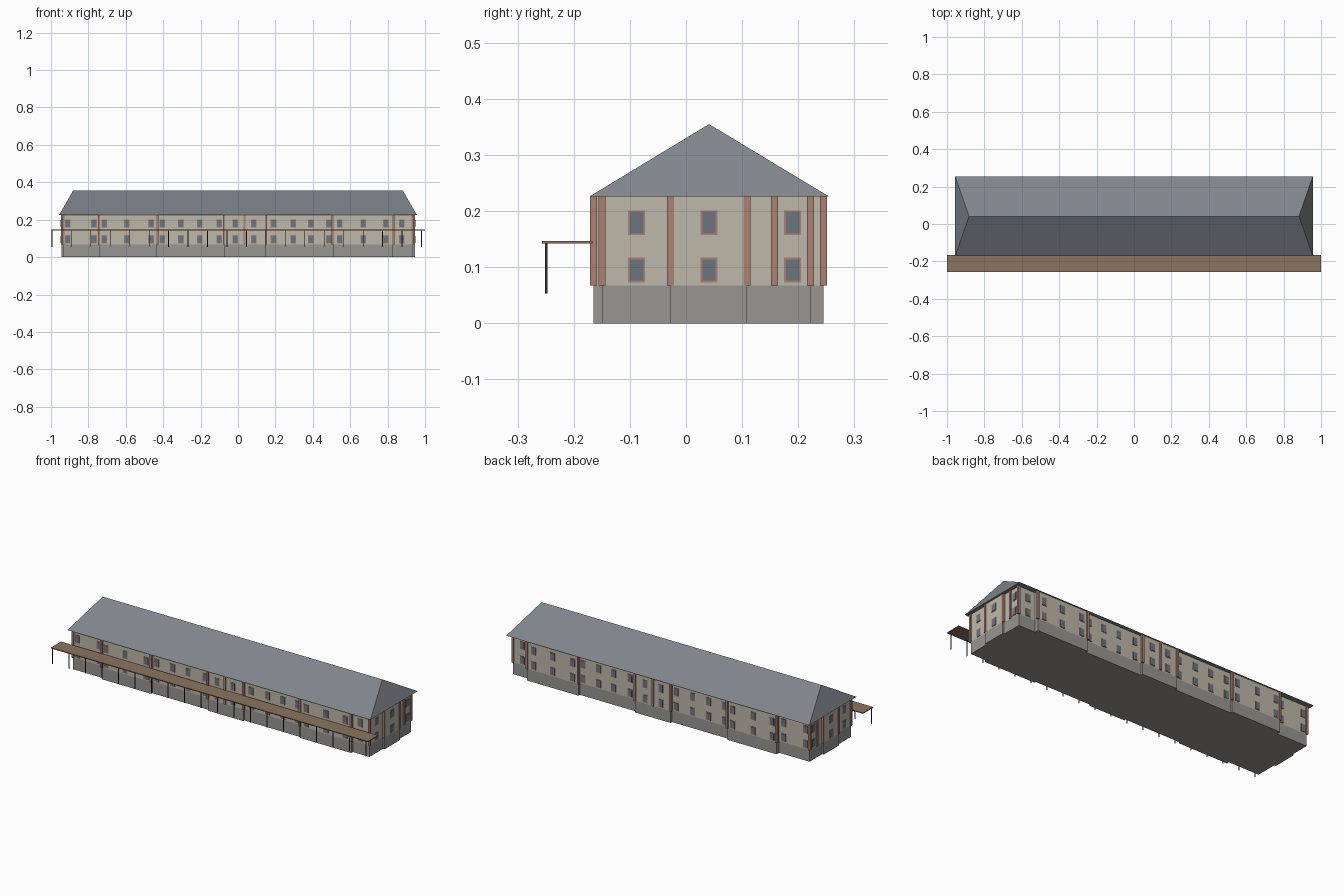
import bpy
import bmesh
from mathutils import Vector

old = bpy.data.objects.get("Cube")
if old:
    bpy.data.objects.remove(old, do_unlink=True)


def material(name, r, g, b):
    m = bpy.data.materials.new(name)
    m.use_nodes = True
    m.diffuse_color = (r, g, b, 1)
    m.node_tree.nodes["Principled BSDF"].inputs["Base Color"].default_value = (r, g, b, 1)
    return m


SLATE = material("slate roof", 0.21, 0.235, 0.26)
CREAM = material("cream wall", 0.52, 0.48, 0.40)
STONE = material("grey stone", 0.31, 0.305, 0.285)
BRICK = material("pink brick", 0.41, 0.22, 0.175)
GLASS = material("window glass", 0.15, 0.18, 0.21)
WOOD = material("brown wood", 0.26, 0.175, 0.115)
IRON = material("dark iron", 0.03, 0.027, 0.025)


def finish(name, bm, mat):
    bmesh.ops.recalc_face_normals(bm, faces=bm.faces)
    mesh = bpy.data.meshes.new(name)
    bm.to_mesh(mesh)
    bm.free()
    mesh.materials.append(mat)
    ob = bpy.data.objects.new(name, mesh)
    bpy.context.collection.objects.link(ob)
    return ob


def add_box(bm, center, size):
    verts = bmesh.ops.create_cube(bm, size=1)["verts"]
    for v in verts:
        v.co = Vector(center) + Vector(a * b for a, b in zip(v.co, size))


def boxes(name, items, mat):
    bm = bmesh.new()
    for center, size in items:
        add_box(bm, center, size)
    return finish(name, bm, mat)


def prism(name, plan, z0, z1, mat):
    bm = bmesh.new()
    face = bm.faces.new([bm.verts.new((x, y, z0)) for x, y in plan])
    top = bmesh.ops.extrude_face_region(bm, geom=[face])["geom"]
    bmesh.ops.translate(bm, vec=(0, 0, z1 - z0),
                        verts=[g for g in top if isinstance(g, bmesh.types.BMVert)])
    return finish(name, bm, mat)


# Stepped plan: breaks along each facade and the depth of each section
LONG = [-0.935, -0.743, -0.432, -0.075, 0.15, 0.507, 0.83, 0.935]
SHORT = [-0.15, -0.028, 0.109, 0.222]
FRONT = [-0.15, -0.165, -0.155, -0.165, -0.155, -0.165, -0.15]
BACK = [0.222, 0.245, 0.232, 0.245, 0.232, 0.245, 0.222]
SIDE = [0.935, 0.945, 0.935]
SILL, EAVES = 0.067, 0.226


def walk(breaks, depths):
    pts = []
    for a, b, d in zip(breaks, breaks[1:], depths):
        pts += [(a, d), (b, d)]
    return pts


def depth_at(t, breaks, depths):
    return next(d for b, d in zip(breaks[1:], depths) if t <= b)


front = walk(LONG, FRONT)
back = walk(LONG, BACK)
right = [(x, y) for y, x in walk(SHORT, SIDE)]
left = [(-x, y) for x, y in right]
loop = front + right + back[::-1] + left[::-1]
plan = [p for i, p in enumerate(loop) if p != loop[i - 1]]

prism("stone_plinth", plan, 0, SILL, STONE)
prism("upper_walls", plan, SILL, EAVES, CREAM)

# Brick pilasters on the corners and steps
spots = []
for breaks, depths in ((LONG, FRONT), (LONG, BACK)):
    for i, x in enumerate(breaks):
        near = depths[max(i - 1, 0):i + 1]
        spots.append((x, max(near, key=abs)))
    spots.append((0.035, depths[3]))
for s in (-1, 1):
    spots += [(s * 0.941, y) for y in SHORT[1:-1]]
    spots.append((s * 0.935, 0.158))
mid = (SILL + EAVES) / 2
boxes("brick_pilasters",
      [((x, y, mid), (0.0125, 0.0125, EAVES - SILL)) for x, y in spots], BRICK)

# Windows: two rows on every facade, a brick surround with a glass plate
WINDOW_X = [-0.91, -0.77, -0.715, -0.595, -0.465, -0.405, -0.305, -0.205, -0.10,
            -0.015, 0.085, 0.19, 0.295, 0.39, 0.485, 0.545, 0.67, 0.79, 0.875]
WINDOW_Y = [-0.088, 0.041, 0.19]
surrounds, panes = [], []
for z in (0.095, 0.179):
    for depths in (FRONT, BACK):
        for x in WINDOW_X:
            p = (x, depth_at(x, LONG, depths), z)
            surrounds.append((p, (0.03, 0.005, 0.044)))
            panes.append((p, (0.024, 0.007, 0.038)))
    for s in (-1, 1):
        for y in WINDOW_Y:
            p = (s * depth_at(y, SHORT, SIDE), y, z)
            surrounds.append((p, (0.005, 0.03, 0.044)))
            panes.append((p, (0.007, 0.024, 0.038)))
boxes("window_surrounds", surrounds, BRICK)
boxes("window_panes", panes, GLASS)

# Hipped roof with a closed soffit
bm = bmesh.new()
eave = [bm.verts.new((x, y, EAVES)) for x, y in
        ((-0.956, -0.172), (0.956, -0.172), (0.956, 0.255), (-0.956, 0.255))]
ridge_l, ridge_r = (bm.verts.new((x, 0.041, 0.355)) for x in (-0.882, 0.882))
a, b, c, d = eave
for face in ((a, b, ridge_r, ridge_l), (b, c, ridge_r),
             (c, d, ridge_l, ridge_r), (d, a, ridge_l), (d, c, b, a)):
    bm.faces.new(face)
finish("hipped_roof", bm, SLATE)

# Long front canopy on thin posts
boxes("front_canopy", [((0, -0.212, 0.1445), (2, 0.09, 0.005))], WOOD)
boxes("canopy_posts",
      [((-0.995 + 0.104 * i, -0.249, 0.098), (0.004, 0.004, 0.09)) for i in range(20)],
      IRON)
